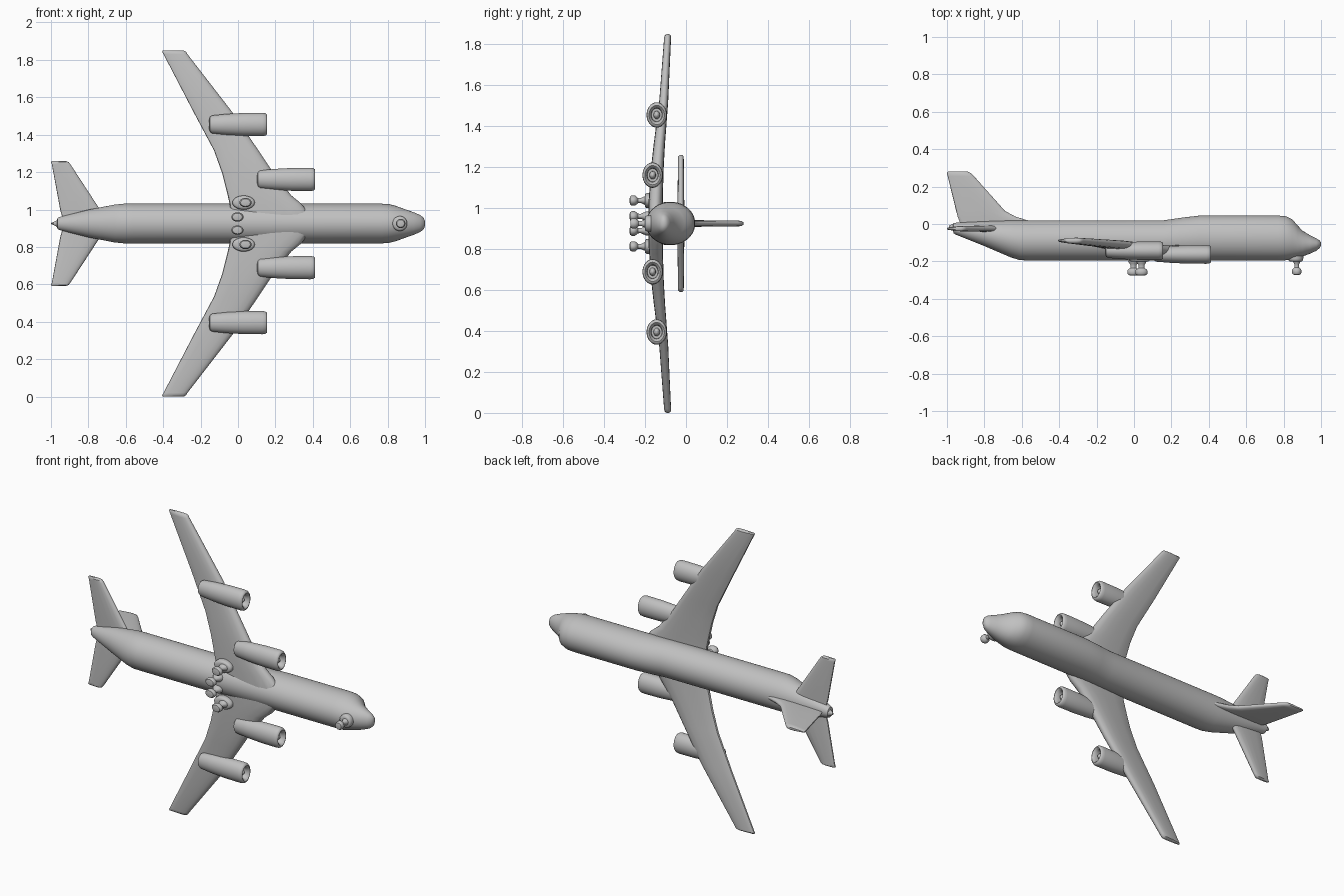
import bpy, bmesh, math
from mathutils import Vector

cube = bpy.data.objects.get("Cube")
if cube:
    bpy.data.objects.remove(cube, do_unlink=True)

MID = 0.925  # height of the fuselage axis; the wings span along z

grey = bpy.data.materials.new("light grey")
grey.use_nodes = True
grey.diffuse_color = (0.53, 0.53, 0.53, 1)
bsdf = next(n for n in grey.node_tree.nodes if n.type == 'BSDF_PRINCIPLED')
bsdf.inputs["Base Color"].default_value = (0.53, 0.53, 0.53, 1)


def loft(name, rings, angle=40):
    """Skin a list of equal-length point rings and cap both ends."""
    bm = bmesh.new()
    loops = [[bm.verts.new(p) for p in ring] for ring in rings]
    n = len(loops[0])
    for a, b in zip(loops, loops[1:]):
        for i in range(n):
            j = (i + 1) % n
            bm.faces.new((a[i], a[j], b[j], b[i]))
    bm.faces.new(loops[0])
    bm.faces.new(loops[-1])
    bmesh.ops.recalc_face_normals(bm, faces=bm.faces)
    me = bpy.data.meshes.new(name)
    bm.to_mesh(me)
    bm.free()
    me.materials.append(grey)
    ob = bpy.data.objects.new(name, me)
    bpy.context.collection.objects.link(ob)
    bpy.ops.object.select_all(action='DESELECT')
    ob.select_set(True)
    bpy.context.view_layer.objects.active = ob
    bpy.ops.object.shade_smooth_by_angle(angle=math.radians(angle))
    return ob


def circle(n):
    return [(math.cos(2 * math.pi * i / n), math.sin(2 * math.pi * i / n)) for i in range(n)]


def revolve(name, centre, profile, axis, ry=1.0, n=32):
    """Turn (distance, radius) pairs about the x or y axis."""
    c = Vector(centre)
    rings = []
    for d, r in profile:
        if axis == 'x':
            rings.append([c + Vector((d, r * ry * u, r * v)) for u, v in circle(n)])
        else:
            rings.append([c + Vector((r * u, d, r * v)) for u, v in circle(n)])
    return loft(name, rings)


# Half aerofoil outline: chord position from leading edge, half thickness
FOIL = [(0, 0), (0.015, 0.4), (0.06, 0.72), (0.15, 0.93), (0.3, 1.0),
        (0.5, 0.92), (0.75, 0.68), (0.95, 0.42), (0.99, 0.25), (1, 0)]


def foil_ring(lead, trail, thick, place):
    upper = [(lead + (trail - lead) * t, thick / 2 * h) for t, h in FOIL]
    lower = [(x, -h) for x, h in upper[-2:0:-1]]
    return [place(x, h) for x, h in upper + lower]


def full_span(name, sections):
    """Sections (span, lead x, trail x, centre y, thickness) mirrored about MID."""
    both = [(-s[0],) + s[1:] for s in reversed(sections)] + sections[1:]
    return loft(name, [foil_ring(le, te, t, lambda x, h, s=s, y=y: (x, y + h, MID + s))
                       for s, le, te, y, t in both])


# Fuselage: x, belly y, top y, half width
stations = [(-0.99, -0.018, -0.008, 0.006), (-0.968, -0.03, 0.0, 0.018),
            (-0.965, -0.05, 0.005, 0.03), (-0.95, -0.058, 0.007, 0.036),
            (-0.80, -0.118, 0.015, 0.074), (-0.66, -0.178, 0.02, 0.101),
            (-0.61, -0.193, 0.02, 0.106), (-0.56, -0.195, 0.02, 0.106),
            (0.16, -0.195, 0.02, 0.106), (0.25, -0.195, 0.033, 0.106),
            (0.35, -0.195, 0.045, 0.106), (0.77, -0.195, 0.045, 0.106),
            (0.81, -0.194, 0.042, 0.103), (0.845, -0.188, 0.026, 0.094),
            (0.875, -0.181, -0.008, 0.083), (0.90, -0.174, -0.035, 0.074),
            (0.94, -0.159, -0.06, 0.06), (0.975, -0.143, -0.077, 0.045),
            (0.993, -0.128, -0.088, 0.03), (1.0, -0.115, -0.1, 0.012)]
loft("fuselage", [[(x, (lo + hi) / 2 + (hi - lo) / 2 * u, MID + w * v) for u, v in circle(48)]
                  for x, lo, hi, w in stations])

# Swept wing and tailplane
full_span("wing", [(0, 0.42, -0.03, -0.15, 0.07), (0.105, 0.34, -0.045, -0.148, 0.07),
                   (0.15, 0.285, -0.055, -0.146, 0.067), (0.27, 0.19, -0.085, -0.14, 0.062),
                   (0.39, 0.11, -0.128, -0.13, 0.055), (0.595, -0.03, -0.237, -0.109, 0.044),
                   (0.905, -0.27, -0.398, -0.09, 0.034), (0.918, -0.278, -0.406, -0.089, 0.03),
                   (0.925, -0.29, -0.402, -0.089, 0.012)])
full_span("tailplane", [(0, -0.66, -0.93, -0.025, 0.034), (0.07, -0.735, -0.95, -0.025, 0.034),
                        (0.315, -0.895, -0.995, -0.025, 0.028),
                        (0.328, -0.905, -1.0, -0.025, 0.026),
                        (0.334, -0.92, -0.995, -0.025, 0.012)])

# Tail fin: y, lead x, trail x, thickness
fin = [(-0.02, -0.50, -0.92, 0.03), (0.02, -0.57, -0.935, 0.032), (0.04, -0.635, -0.943, 0.032),
       (0.07, -0.69, -0.951, 0.032), (0.255, -0.855, -0.996, 0.028),
       (0.272, -0.872, -1.0, 0.025), (0.28, -0.89, -0.995, 0.012)]
loft("tail_fin", [foil_ring(le, te, t, lambda x, h, y=y: (x, y, MID + h)) for y, le, te, t in fin])

# Engines with a rounded lip, hollow intake and hub
engine = [(-0.155, 0.022), (-0.15, 0.04), (-0.138, 0.048), (-0.06, 0.056), (0.03, 0.061),
          (0.13, 0.062), (0.146, 0.06), (0.154, 0.054), (0.156, 0.047), (0.15, 0.039),
          (0.135, 0.034), (0.115, 0.032), (0.115, 0.02), (0.13, 0.017), (0.14, 0.008), (0.142, 0.002)]
wheel = [(-0.08, 0.012), (-0.078, 0.02), (-0.07, 0.025), (-0.054, 0.025), (-0.046, 0.019),
         (-0.04, 0.013), (-0.025, 0.012), (-0.015, 0.017), (0.0, 0.024), (0.02, 0.024)]
pad = [(-0.014, 0.025), (-0.012, 0.042), (-0.006, 0.048), (0.004, 0.05), (0.03, 0.05)]

for side, s in (("left", 1), ("right", -1)):
    revolve(f"outer_engine_{side}", (0.0, -0.143, MID + s * 0.53), engine, 'x', 0.8)
    revolve(f"inner_engine_{side}", (0.257, -0.163, MID + s * 0.236), engine, 'x', 0.8)
    # Main landing gear
    for label, x, z in (("outer", 0.04, 0.112), ("inner", -0.003, 0.035)):
        g = revolve(f"{label}_wheel_{side}", (0, 0, 0), wheel, 'y', n=24)
        g.location = (x, -0.195, MID + s * z)
        g.scale.x = 1.3
    p = revolve(f"gear_pad_{side}", (0, 0, 0), pad, 'y', n=24)
    p.location = (0.03, -0.187, MID + s * 0.112)
    p.scale = (1.2, 1, 0.75)

# Nose gear
revolve("nose_wheel", (0.87, -0.192, MID), wheel, 'y', n=24)
nose_pad = revolve("nose_gear_pad", (0, 0, 0), pad, 'y', n=24)
nose_pad.location = (0.865, -0.187, MID)
nose_pad.scale = (0.8, 1, 0.8)
